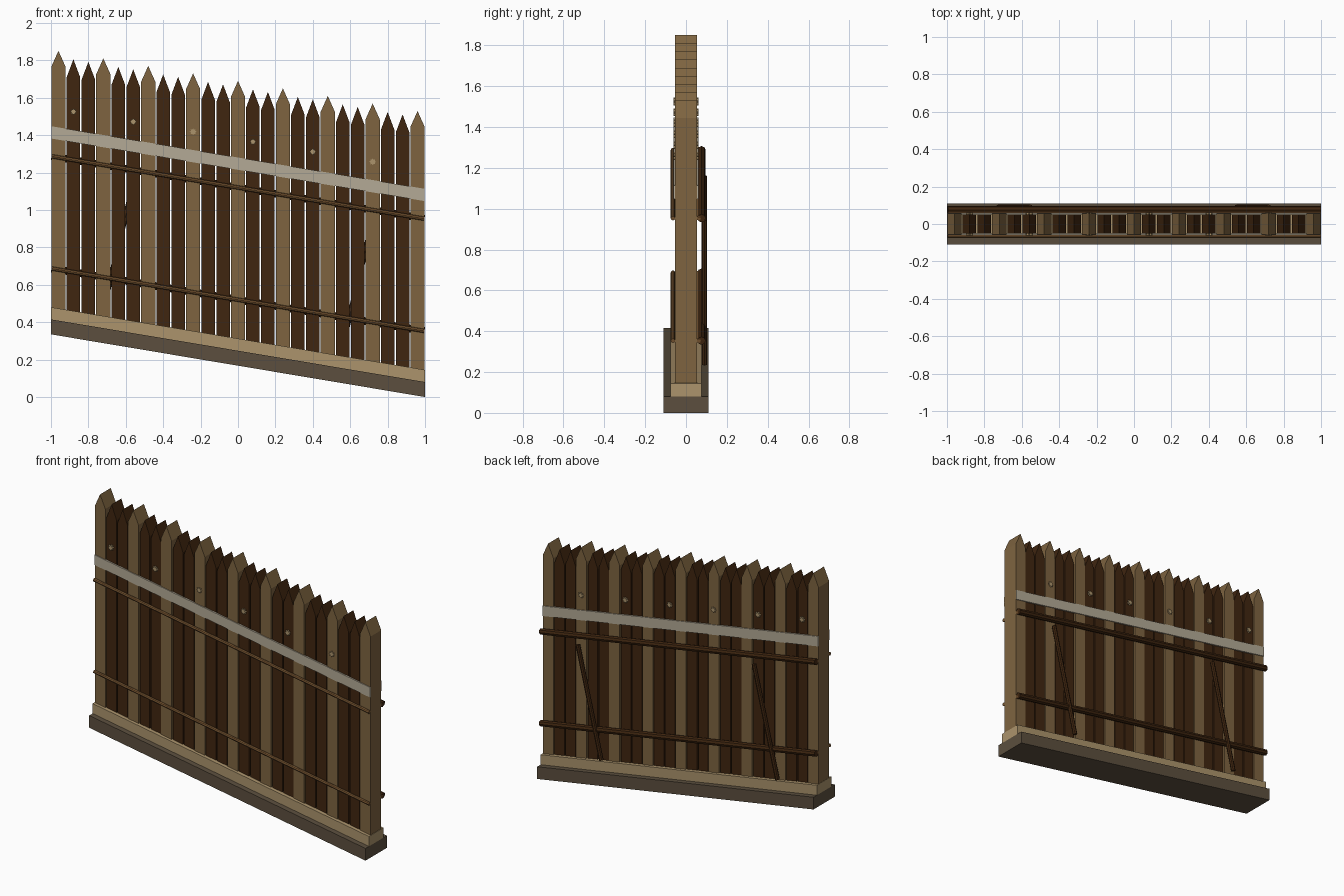
import bpy, bmesh
from math import cos, sin, pi
from mathutils import Vector

cube = bpy.data.objects.get("Cube")
if cube:
    bpy.data.objects.remove(cube)

SLOPE = -0.1675   # the fence follows a hillside
COUNT = 25        # pickets
PITCH = 0.08


def ground(x, height=0.0):
    return 0.1675 + SLOPE * x + height


def material(name, rgb):
    lin = [((c / 255 + 0.055) / 1.055) ** 2.4 for c in rgb] + [1]
    m = bpy.data.materials.new(name)
    m.use_nodes = True
    m.diffuse_color = lin
    m.node_tree.nodes["Principled BSDF"].inputs["Base Color"].default_value = lin
    return m


TAN = material("tan wood", (126, 100, 64))
DARK = material("dark wood", (64, 38, 16))
PALE = material("pale paint", (180, 170, 150))
STONE = material("footing brown", (92, 79, 62))
SAND = material("sand trim", (172, 148, 108))
RAIL = material("rail brown", (118, 84, 48))


def prism(name, outline, y0, y1, mat):
    """Extrude an (x, z) outline along y."""
    bm = bmesh.new()
    face = bm.faces.new([bm.verts.new((x, y0, z)) for x, z in outline])
    ext = bmesh.ops.extrude_face_region(bm, geom=[face])["geom"]
    for v in ext:
        if isinstance(v, bmesh.types.BMVert):
            v.co.y = y1
    bmesh.ops.recalc_face_normals(bm, faces=bm.faces)
    mesh = bpy.data.meshes.new(name)
    bm.to_mesh(mesh)
    bm.free()
    mesh.materials.append(mat)
    obj = bpy.data.objects.new(name, mesh)
    bpy.context.collection.objects.link(obj)
    return obj


def sloped_bar(name, x0, x1, low, high, y0, y1, mat):
    outline = [(x0, ground(x0, low)), (x1, ground(x1, low)),
               (x1, ground(x1, high)), (x0, ground(x0, high))]
    return prism(name, outline, y0, y1, mat)


def pole(name, a, b, radius, mat, sides=8):
    a, b = Vector(a), Vector(b)
    bpy.ops.mesh.primitive_cylinder_add(vertices=sides, radius=radius,
                                        depth=(b - a).length, location=(a + b) / 2)
    obj = bpy.context.object
    obj.name = name
    obj.rotation_euler = (b - a).to_track_quat("Z", "Y").to_euler()
    obj.data.materials.append(mat)
    return obj


# Footing
sloped_bar("footing", -1, 1, 0, 0.08, -0.11, 0.11, STONE)

# Pickets and the trim blocks around their feet
for i in range(COUNT):
    x = (i - COUNT // 2) * PITCH
    post = i % 3 == 0
    half = 0.038 if post else 0.036
    peak = 1.69 + SLOPE * x - (0 if post else 0.032)
    shoulder = peak - (0.085 if post else 0.095)
    depth = 0.055 if post else 0.05
    foot = ground(x, 0.06)
    prism("post" if post else "picket",
          [(x - half, foot), (x + half, foot), (x + half, shoulder),
           (x, peak), (x - half, shoulder)], -depth, depth, TAN if post else DARK)
    sloped_bar("trim_block", x - PITCH / 2, x + PITCH / 2, 0.08, 0.145,
               -0.075, 0.075, SAND)

# Painted band and star nails on both sides
for side in (-1, 1):
    sloped_bar("painted_band", -0.998, 0.998, 1.047, 1.113,
               side * 0.05, side * 0.06, PALE)
    for i in range(1, COUNT, 4):
        x = (i - COUNT // 2) * PITCH
        z = 1.378 + SLOPE * x
        star = []
        for k in range(16):
            r = 0.012 if k % 2 else 0.019
            star.append((x + r * cos(k * pi / 8), z + r * sin(k * pi / 8)))
        prism("star_nail", star, side * 0.05, side * 0.062, SAND)

# Rails: slim strips on both faces, heavy poles behind
for height in (0.3525, 0.9525):
    ends = [(x, ground(x, height)) for x in (-0.997, 0.997)]
    for y, r, mat, name in ((-0.064, 0.011, RAIL, "front_rail"),
                            (0.062, 0.011, RAIL, "back_strip"),
                            (0.076, 0.02, DARK, "back_pole")):
        pole(name, *[(x, y, z) for x, z in ends], r, mat)

# Slanted braces on the back
for x in (-0.64, 0.635):
    z = ground(x, 0.53)
    pole("brace", (x - 0.085, 0.09, z - 0.355), (x + 0.085, 0.09, z + 0.355),
         0.014, DARK)
